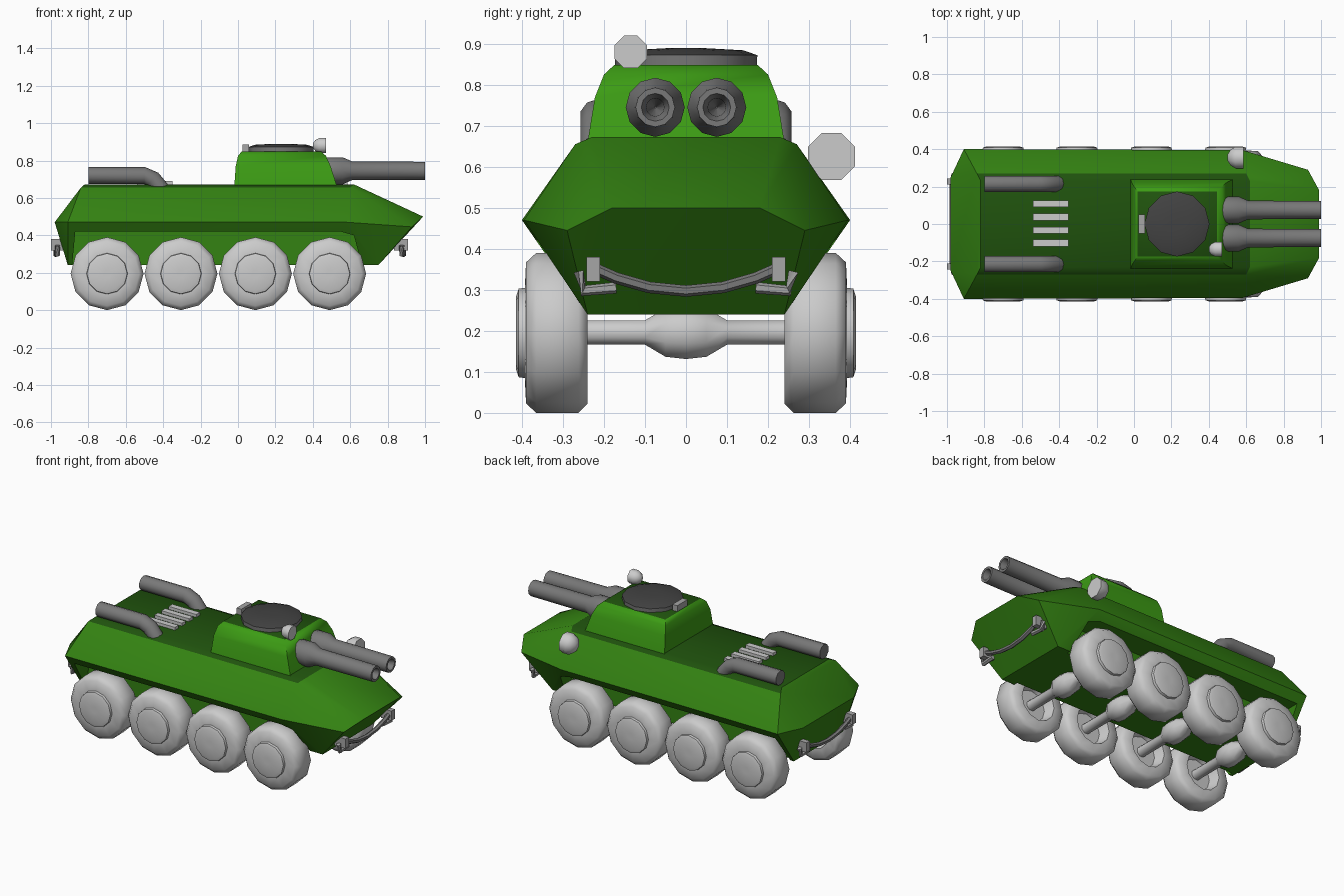
import bpy, bmesh, math
from mathutils import Vector

if "Cube" in bpy.data.objects:
    bpy.data.objects.remove(bpy.data.objects["Cube"])


def material(name, rgb):
    m = bpy.data.materials.new(name)
    m.diffuse_color = (*rgb, 1)
    m.use_nodes = True
    m.node_tree.nodes["Principled BSDF"].inputs["Base Color"].default_value = m.diffuse_color
    return m


GREEN = material("green_paint", (0.034, 0.225, 0.006))
BRIGHT = material("turret_green", (0.045, 0.33, 0.007))
DECK = material("deck_green", (0.014, 0.085, 0.004))
DARK = material("dark_steel", (0.19, 0.19, 0.19))
BLACK = material("hatch_black", (0.055, 0.055, 0.055))
CLAMP = material("clamp_steel", (0.38, 0.38, 0.38))


def smooth(ob, angle):
    bpy.ops.object.select_all(action='DESELECT')
    ob.select_set(True)
    bpy.context.view_layer.objects.active = ob
    bpy.ops.object.shade_smooth_by_angle(angle=math.radians(angle))


def finish(name, bm, mat=None, angle=35):
    bmesh.ops.recalc_face_normals(bm, faces=bm.faces)
    me = bpy.data.meshes.new(name)
    bm.to_mesh(me)
    bm.free()
    ob = bpy.data.objects.new(name, me)
    bpy.context.collection.objects.link(ob)
    if mat:
        me.materials.append(mat)
    smooth(ob, angle)
    return ob


def paint_top(ob, mat):
    """Give the upward faces their own material."""
    ob.data.materials.append(mat)
    for f in ob.data.polygons:
        if f.normal.z > 0.92:
            f.material_index = len(ob.data.materials) - 1


def loft(name, rings, mat=None, angle=35):
    """Skin a list of equal-length rings and cap both ends."""
    bm = bmesh.new()
    vs = [[bm.verts.new(p) for p in ring] for ring in rings]
    n = len(vs[0])
    for a, b in zip(vs, vs[1:]):
        for i in range(n):
            j = (i + 1) % n
            bm.faces.new((a[i], a[j], b[j], b[i]))
    bm.faces.new(vs[0])
    bm.faces.new(vs[-1])
    return finish(name, bm, mat, angle)


def lathe(name, axis, loc, profile, segs=12, mat=None, angle=35, flip=1):
    """Turn (distance along axis, radius) pairs around an axis."""
    rings = []
    for t, r in profile:
        ring = []
        for i in range(segs):
            a = 2 * math.pi * i / segs + (math.pi / segs if segs == 8 else 0)
            c, s = r * math.cos(a), r * math.sin(a)
            p = {'x': (t * flip, c, s), 'y': (c, t * flip, s), 'z': (c, s, t * flip)}[axis]
            ring.append(Vector(loc) + Vector(p))
        rings.append(ring)
    return loft(name, rings, mat, angle)


def tube(name, path, radius, segs, mat):
    """Sweep a polygon along a short path."""
    pts = [Vector(p) for p in path]
    rings = []
    for i, p in enumerate(pts):
        d = (pts[min(i + 1, len(pts) - 1)] - pts[max(i - 1, 0)]).normalized()
        ref = Vector((0, 1, 0)) if abs(d.y) < 0.7 else Vector((1, 0, 0))
        u = d.cross(ref).normalized()
        v = d.cross(u)
        rings.append([p + radius * (u * math.cos(2 * math.pi * k / segs)
                                    + v * math.sin(2 * math.pi * k / segs)) for k in range(segs)])
    return loft(name, rings, mat, 50)


def box(name, x, y, z, mat=None):
    rect = lambda h: [(x[0], y[0], h), (x[1], y[0], h), (x[1], y[1], h), (x[0], y[1], h)]
    return loft(name, [rect(z[0]), rect(z[1])], mat)


# Hull: convex faceted shell from half its corners, mirrored
corners = [(-0.91, 0.24, 0.24), (0.75, 0.24, 0.24),
           (-0.98, 0.25, 0.47), (-0.91, 0.40, 0.47), (0.58, 0.395, 0.47),
           (0.93, 0.29, 0.445), (0.99, 0.18, 0.50),
           (-0.84, 0.27, 0.655), (0.60, 0.27, 0.655),
           (-0.82, 0.23, 0.672), (0.62, 0.23, 0.672)]
bm = bmesh.new()
for x, y, z in corners:
    bm.verts.new((x, y, z))
    bm.verts.new((x, -y, z))
bmesh.ops.convex_hull(bm, input=bm.verts[:])
bmesh.ops.dissolve_limit(bm, angle_limit=0.01, verts=bm.verts[:], edges=bm.edges[:])
hull = finish("hull", bm, GREEN)

# Wheel wells cut along both sides
well = [(-0.90, 0.10), (-0.87, 0.42), (0.55, 0.42), (0.62, 0.40), (0.70, 0.10)]
for s in (-1, 1):
    cutter = loft("well_cutter", [[(x, s * y, z) for x, z in well] for y in (0.215, 0.6)], GREEN)
    cutter.hide_render = True
    mod = hull.modifiers.new("well", 'BOOLEAN')
    mod.operation = 'DIFFERENCE'
    mod.solver = 'EXACT'
    mod.object = cutter
    bpy.context.view_layer.objects.active = hull
    bpy.ops.object.modifier_apply(modifier=mod.name)
    bpy.data.objects.remove(cutter)
paint_top(hull, DECK)
smooth(hull, 55)

# Turret: stacked rectangles that round over at the top
layers = [(-0.02, 0.53, 0.24, 0.66), (-0.012, 0.495, 0.222, 0.77), (0.0, 0.47, 0.20, 0.825),
          (0.02, 0.445, 0.175, 0.848)]
turret = loft("turret", [[(a, -w, z), (b, -w, z), (b, w, z), (a, w, z)]
                         for a, b, w, z in layers], BRIGHT, 60)
paint_top(turret, DECK)

# Hatch and its hinge
hatch = lathe("hatch", 'z', (0.23, 0, 0),
              [(0.84, 0.172), (0.872, 0.174), (0.884, 0.14), (0.889, 0.05)], 12, DARK)
paint_top(hatch, BLACK)
box("hatch_hinge", (0.025, 0.058), (-0.05, 0.05), (0.84, 0.885), CLAMP)

# Lamps: domed back, flat front
for name, loc, r, depth in (("turret_lamp", (0.47, -0.135, 0.88), 0.043, 0.07),
                            ("headlight", (0.585, 0.355, 0.625), 0.062, 0.085)):
    lathe(name, 'x', loc, [(0, r), (-0.5 * depth, r), (-0.8 * depth, 0.75 * r), (-depth, 0.3 * r)],
          8, None, 50)
box("lamp_post", (0.43, 0.45), (-0.145, -0.125), (0.83, 0.86))

# Twin guns with hollow muzzles, and twin exhausts
for s in (-1, 1):
    lathe("gun", 'x', (0, s * 0.075, 0.745),
          [(0.42, 0.06), (0.47, 0.072), (0.56, 0.072), (0.61, 0.05), (1.0, 0.048),
           (1.0, 0.034), (0.96, 0.022), (0.65, 0.002)], 12, DARK)
    tube("exhaust", [(-0.80, s * 0.215, 0.72), (-0.50, s * 0.215, 0.72),
                     (-0.455, s * 0.215, 0.70), (-0.41, s * 0.215, 0.645)], 0.045, 10, DARK)

# Engine deck slats
for y in (-0.102, -0.033, 0.038, 0.108):
    box("vent_slat", (-0.54, -0.35), (y - 0.018, y + 0.018), (0.65, 0.69))

# Wheels and axles
tyre = [(0.30, 0.02), (0.30, 0.095), (0.24, 0.115), (0.24, 0.172), (0.262, 0.195), (0.365, 0.195),
        (0.39, 0.172), (0.393, 0.11), (0.408, 0.108), (0.414, 0.09), (0.414, 0.02)]
axle = [(-0.31, 0.032), (-0.10, 0.032), (-0.05, 0.064), (0, 0.07), (0.05, 0.064),
        (0.10, 0.032), (0.31, 0.032)]
for x in (-0.70, -0.305, 0.093, 0.49):
    lathe("axle", 'y', (x, 0, 0.196), axle, 8, None, 60)
    for s in (-1, 1):
        lathe("wheel", 'y', (x, 0, 0.195), tyre, 12, None, 50, s)

# Tow cables with clamps, front and rear
for name, x, d in (("front", 0.875, 1), ("rear", -0.965, -1)):
    path = [(x + d * 0.01, y, 0.297 + 1.1 * y * y) for y in (-0.23, -0.17, -0.09, 0, 0.09, 0.17, 0.23)]
    tube(name + "_tow_cable", path, 0.014, 6, DARK)
    for s in (-1, 1):
        box(name + "_hook", sorted((x - d * 0.04, x + d * 0.034)),
            sorted((s * 0.21, s * 0.243)), (0.32, 0.38), CLAMP)
        tube(name + "_clamp", [(x, s * 0.262, 0.345), (x, s * 0.25, 0.298), (x, s * 0.17, 0.305)],
             0.014, 6, CLAMP)
